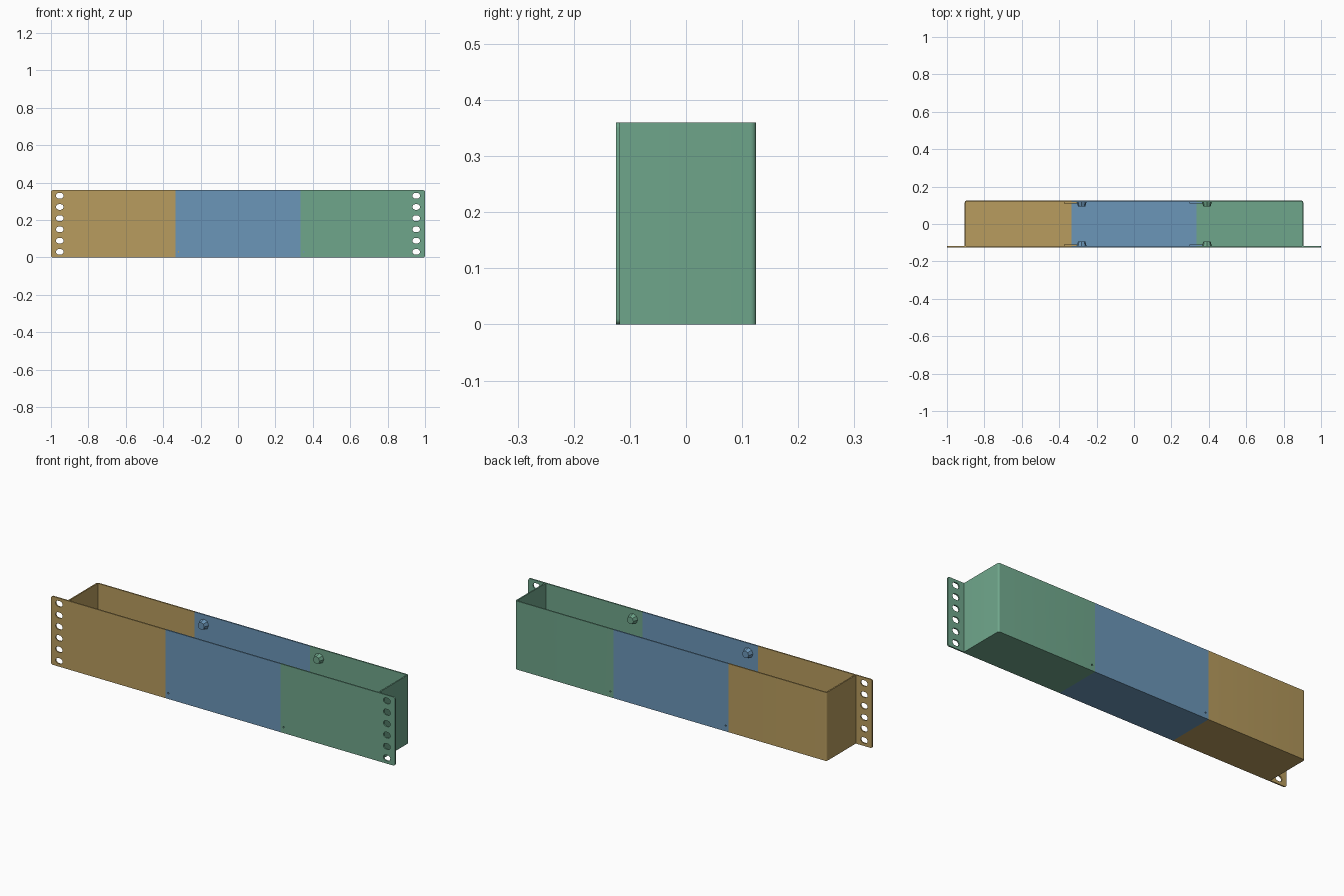
import bpy, bmesh, math
from mathutils import Matrix, Vector

cube = bpy.data.objects.get("Cube")
if cube:
    bpy.data.objects.remove(cube, do_unlink=True)

H, D, T = 0.36, 0.125, 0.007      # height, half depth, sheet thickness
END, SEAM, R = 0.905, 0.335, 0.01  # tray end, joint position, corner radius


def material(name, rgb):
    linear = [((c / 255 + 0.055) / 1.055) ** 2.4 for c in rgb] + [1.0]
    m = bpy.data.materials.new(name)
    m.use_nodes = True
    m.diffuse_color = linear
    m.node_tree.nodes["Principled BSDF"].inputs["Base Color"].default_value = linear
    return m


BROWN = material("tan brown", (184, 156, 94))
BLUE = material("steel blue", (107, 150, 184))
GREEN = material("sage green", (111, 166, 139))


def prism(bm, outline, lo, hi, place):
    """Extrude a 2D outline; place maps (u, v, w) to a position."""
    a = [bm.verts.new(place(u, v, lo)) for u, v in outline]
    b = [bm.verts.new(place(u, v, hi)) for u, v in outline]
    bm.faces.new(a)
    bm.faces.new(b)
    for i in range(len(a)):
        j = (i + 1) % len(a)
        bm.faces.new((a[i], a[j], b[j], b[i]))


def upright(u, v, w):
    return Vector((u, v, w))


def lengthwise(u, v, w):
    return Vector((w, u, v))


def frontal(u, v, w):
    return Vector((u, w, v))


def finish(bm, name, mat):
    bmesh.ops.recalc_face_normals(bm, faces=bm.faces)
    mesh = bpy.data.meshes.new(name)
    bm.to_mesh(mesh)
    bm.free()
    mesh.materials.append(mat)
    ob = bpy.data.objects.new(name, mesh)
    bpy.context.collection.objects.link(ob)
    return ob


def rect(x0, x1, y0, y1):
    return [(x0, y0), (x1, y0), (x1, y1), (x0, y1)]


def circle(cx, cy, r, n):
    return [(cx + r * math.cos(2 * math.pi * i / n), cy + r * math.sin(2 * math.pi * i / n))
            for i in range(n)]


def slot(cx, cy, half, r, n=8):
    pts = []
    for side in (1, -1):
        for i in range(n + 1):
            a = math.pi * i / n - math.pi / 2
            pts.append((cx + side * (half - r + r * math.cos(a)), cy + side * r * math.sin(a)))
    return pts


def cut(ob, outlines, lo, hi):
    """Punch holes through the sheet along y."""
    bm = bmesh.new()
    for o in outlines:
        prism(bm, o, lo, hi, frontal)
    cutter = finish(bm, "hole_cutter", ob.data.materials[0])
    cutter.hide_render = True
    mod = ob.modifiers.new("holes", "BOOLEAN")
    mod.operation, mod.solver, mod.object = "DIFFERENCE", "EXACT", cutter
    bpy.context.view_layer.objects.active = ob
    bpy.ops.object.modifier_apply(modifier=mod.name)
    bpy.data.objects.remove(cutter, do_unlink=True)


def end_section(name, s, mat):
    # wall plan: front panel with ear, end wall, rounded corner, back wall
    arc = [(END - R + R * math.cos(a), D - R + R * math.sin(a))
           for a in [math.pi / 2 * i / 6 for i in range(7)]]
    plan = [(SEAM, -D), (1, -D), (1, T - D), (END, T - D)] + arc + [
        (SEAM, D), (SEAM, D - T), (END - T, D - T), (END - T, T - D), (SEAM, T - D)]
    bm = bmesh.new()
    prism(bm, [(s * x, y) for x, y in plan], 0, H, upright)
    # round the ear corners
    corners = [e for e in bm.edges
               if all(abs(v.co.x) > 0.99 for v in e.verts)
               and abs(e.verts[0].co.y - e.verts[1].co.y) > T / 2]
    bmesh.ops.bevel(bm, geom=corners, offset=R, segments=4, affect="EDGES", profile=0.5)
    ob = finish(bm, name + "_walls", mat)
    cut(ob, [slot(s * 0.953, 0.03 + 0.06 * i, 0.02, 0.015) for i in range(6)],
        -D - 0.02, -D + 0.03)
    # floor
    bm = bmesh.new()
    x0, x1 = sorted((s * SEAM, s * (END - T)))
    prism(bm, rect(x0, x1, T - D, D - T), 0, T, upright)
    finish(bm, name + "_floor", mat)
    return ob


right_walls = end_section("right_section", -1, BROWN)
left_walls = end_section("left_section", 1, GREEN)

# middle trough
bm = bmesh.new()
channel = [(-D, 0), (D, 0), (D, H), (D - T, H), (D - T, T), (T - D, T), (T - D, H), (-D, H)]
prism(bm, channel, -SEAM, SEAM, lengthwise)
middle = finish(bm, "middle_section", BLUE)

# joints: tapered bosses, snap tabs and their pin holes
for joint, x, boss_mat, tab_mat, wall in (
        ("right", -SEAM, BLUE, BROWN, middle), ("left", SEAM, GREEN, BLUE, left_walls)):
    cut(wall, [circle(x + 0.017, 0.03, 0.004, 10)], -D - 0.02, D + 0.02)
    for side, s in (("front", -1), ("back", 1)):
        bm = bmesh.new()
        bmesh.ops.create_cone(
            bm, cap_ends=True, segments=8, radius1=0.027, radius2=0.019, depth=0.026,
            matrix=Matrix.Translation((x + 0.055, s * (D - T - 0.012), 0.31))
            @ Matrix.Rotation(s * math.pi / 2, 4, "X"))
        finish(bm, f"{joint}_{side}_boss", boss_mat)
        bm = bmesh.new()
        y0, y1 = sorted((s * (D - T), s * (D - T - 0.008)))
        prism(bm, rect(x - 0.038, x + 0.045, 0.012, 0.05), y0, y1, frontal)
        finish(bm, f"{joint}_{side}_tab", tab_mat)

# soften only the rounded corners
bpy.ops.object.select_all(action="DESELECT")
for ob in (right_walls, left_walls):
    ob.select_set(True)
bpy.context.view_layer.objects.active = left_walls
bpy.ops.object.shade_smooth_by_angle(angle=math.radians(30))
